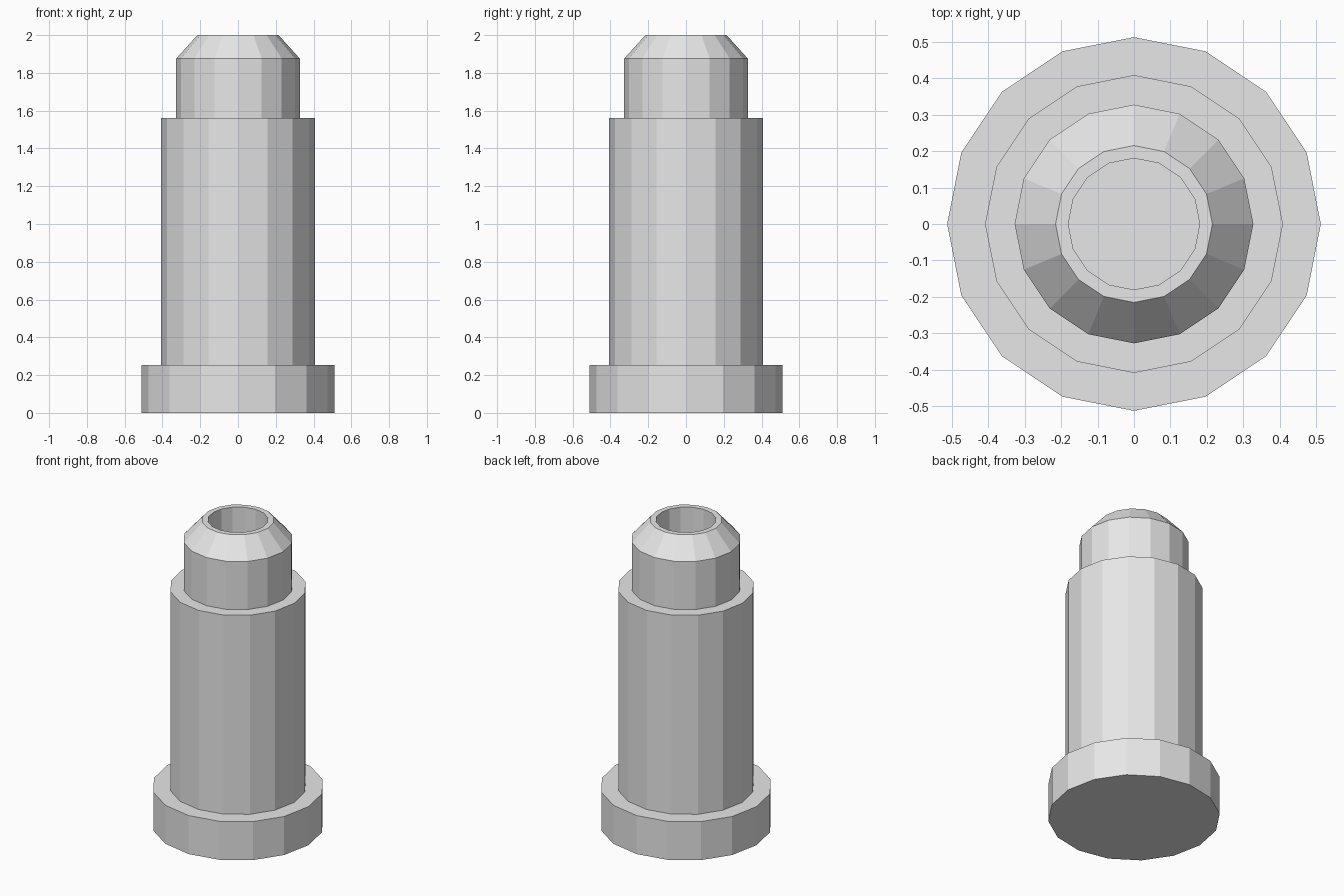
import bpy
import bmesh
from math import cos, sin, tau

SIDES = 16

cube = bpy.data.objects.get("Cube")
if cube:
    bpy.data.objects.remove(cube, do_unlink=True)

# Plain grey material
grey = bpy.data.materials.new("light_grey")
grey.use_nodes = True
colour = (0.8, 0.8, 0.8, 1)
grey.diffuse_color = colour
grey.node_tree.nodes["Principled BSDF"].inputs["Base Color"].default_value = colour


def turned(name, profile):
    """Turn (radius, height) points around z and cap both ends."""
    bm = bmesh.new()
    rings = [[bm.verts.new((r * cos(tau * i / SIDES), r * sin(tau * i / SIDES), z))
              for i in range(SIDES)] for r, z in profile]
    for low, high in zip(rings, rings[1:]):
        for i in range(SIDES):
            j = (i + 1) % SIDES
            bm.faces.new((low[i], low[j], high[j], high[i]))
    bm.faces.new(rings[0][::-1])
    bm.faces.new(rings[-1])
    mesh = bpy.data.meshes.new(name)
    bm.to_mesh(mesh)
    bm.free()
    mesh.materials.append(grey)
    obj = bpy.data.objects.new(name, mesh)
    bpy.context.collection.objects.link(obj)
    return obj


# Wide foot, long barrel with shoulder, and chamfered neck with a round bore
turned("stepped_pin", [
    (0.512, 0), (0.512, 0.253),
    (0.408, 0.253), (0.408, 1.56),
    (0.327, 1.56), (0.327, 1.876),
    (0.215, 2), (0.18, 2), (0.18, 1.56),
])
